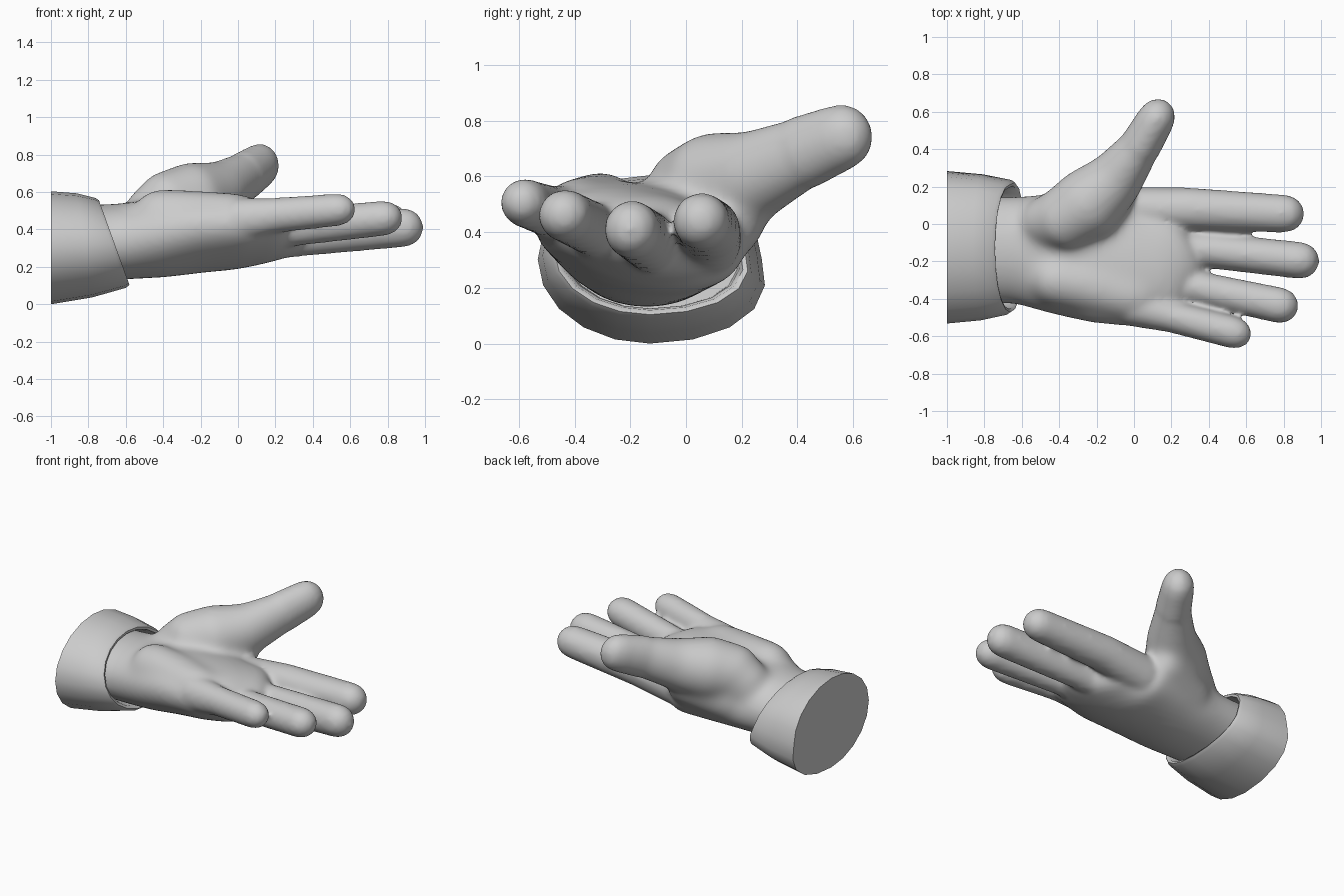
import bpy, bmesh, math
from mathutils import Vector

if "Cube" in bpy.data.objects:
    bpy.data.objects.remove(bpy.data.objects["Cube"])

grey = bpy.data.materials.new("light_grey")
grey.diffuse_color = (0.6, 0.6, 0.6, 1)
grey.use_nodes = True
grey.node_tree.nodes["Principled BSDF"].inputs["Base Color"].default_value = grey.diffuse_color


def skin_rings(bm, rings):
    """Bridge equal rings of points and close both ends."""
    vs = [[bm.verts.new(p) for p in r] for r in rings]
    n = len(vs[0])
    for a, b in zip(vs, vs[1:]):
        for i in range(n):
            j = (i + 1) % n
            bm.faces.new((a[i], a[j], b[j], b[i]))
    bm.faces.new(vs[0][::-1])
    bm.faces.new(vs[-1])


def tube(bm, path, cap, n=16):
    """Round-ended tube through (x, y, z, half width, half height, roll)."""
    pts = [Vector(p[:3]) for p in path]
    rings = []

    def ring(c, t, hw, hh, roll):
        side = Vector((0, 0, 1)).cross(t).normalized()
        up = t.cross(side)
        s = side * math.cos(roll) - up * math.sin(roll)
        u = up * math.cos(roll) + side * math.sin(roll)
        rings.append([c + s * hw * math.cos(a) + u * hh * math.sin(a)
                      for a in (2 * math.pi * k / n for k in range(n))])

    last = len(path) - 1
    for i, p in enumerate(path):
        t = (pts[min(i + 1, last)] - pts[max(i - 1, 0)]).normalized()
        hw, hh = p[3], p[4]
        roll = p[5] if len(p) > 5 else 0
        angles = [0]
        if i == 0:
            angles = [-80, -55, -28, 0]
        elif i == last:
            angles = [0, 28, 55, 80]
        for d in angles:
            k = math.cos(math.radians(d))
            ring(pts[i] + t * cap * math.sin(math.radians(d)), t, hw * k, hh * k, roll)
    skin_rings(bm, rings)


def finish(name, bm):
    bmesh.ops.recalc_face_normals(bm, faces=bm.faces)
    me = bpy.data.meshes.new(name)
    bm.to_mesh(me)
    bm.free()
    ob = bpy.data.objects.new(name, me)
    bpy.context.collection.objects.link(ob)
    me.materials.append(grey)
    return ob


def merge_skin(ob, voxel, iterations):
    """Fuse overlapping solids into one softened skin."""
    rm = ob.modifiers.new("merge", 'REMESH')
    rm.mode = 'VOXEL'
    rm.voxel_size = voxel
    rm.use_smooth_shade = True
    sm = ob.modifiers.new("soften", 'SMOOTH')
    sm.factor = 0.5
    sm.iterations = iterations


# Palm body with pads and thumb base, strongly softened
thumb = [(-0.46, 0.01, 0.45, 0.15, 0.18),
         (-0.38, 0.02, 0.52, 0.18, 0.195),
         (-0.24, 0.11, 0.565, 0.20, 0.20),
         (-0.09, 0.25, 0.605, 0.155, 0.165),
         (0.035, 0.42, 0.685, 0.112, 0.135),
         (0.117, 0.56, 0.742, 0.102, 0.12)]
bm = bmesh.new()
tube(bm, [(-0.84, -0.14, 0.33, 0.285, 0.20, 0),
          (-0.62, -0.14, 0.335, 0.29, 0.205, 0),
          (-0.40, -0.16, 0.355, 0.33, 0.21, 0.12),
          (-0.20, -0.17, 0.375, 0.37, 0.20, 0.18),
          (0.00, -0.17, 0.38, 0.39, 0.185, 0.18),
          (0.11, -0.15, 0.38, 0.37, 0.17, 0.17),
          (0.20, -0.09, 0.38, 0.28, 0.15, 0.12)], 0.11, 28)
tube(bm, [(-0.42, -0.30, 0.45, 0.15, 0.17),             # outer palm pad
          (-0.20, -0.34, 0.46, 0.15, 0.15),
          (0.0, -0.39, 0.455, 0.14, 0.14)], 0.15)
tube(bm, [(-0.38, 0.04, 0.38, 0.16, 0.16),              # thumb web
          (-0.10, 0.17, 0.46, 0.13, 0.14)], 0.10)
tube(bm, thumb, 0.115)
palm = finish("palm", bm)
merge_skin(palm, 0.018, 32)

# Hand: softened palm plus fingers and thumb end
bm = bmesh.new()
deps = bpy.context.evaluated_depsgraph_get()
bm.from_mesh(palm.evaluated_get(deps).to_mesh())
bpy.data.objects.remove(palm)
fingers = [
    [(0.0, 0.08, 0.37, 0.12, 0.13), (0.3, 0.08, 0.41, 0.115, 0.115), (0.81, 0.055, 0.44, 0.102, 0.102)],
    [(0.0, -0.10, 0.34, 0.11, 0.13), (0.3, -0.13, 0.365, 0.095, 0.113), (0.89, -0.195, 0.41, 0.10, 0.105)],
    [(0.0, -0.28, 0.37, 0.11, 0.12), (0.3, -0.333, 0.41, 0.09, 0.10), (0.78, -0.435, 0.46, 0.097, 0.095)],
    [(0.0, -0.44, 0.45, 0.11, 0.12), (0.2, -0.495, 0.475, 0.086, 0.095), (0.53, -0.58, 0.505, 0.087, 0.088)],
]
for f in fingers:
    tube(bm, f, 0.102)
tube(bm, thumb[-2:], 0.115)
hand = finish("hand", bm)
merge_skin(hand, 0.015, 14)


# Sleeve cuff: flat back, slanted hollow front, fuller on the lower thumb side
def cuff_ring(x, slant, zc, ry, rz, n=20):
    out = []
    for k in range(n):
        a = 2 * math.pi * k / n
        dz = rz * math.sin(a)
        full = 0.13 * ry * 2 * max(0, -math.sin(a)) * max(0, math.cos(a))
        out.append(Vector((x - slant * dz, -0.13 + ry * math.cos(a) + full, zc + dz)))
    return out


bm = bmesh.new()
skin_rings(bm, [cuff_ring(-1.00, 0.00, 0.302, 0.402, 0.302),
                cuff_ring(-0.82, 0.15, 0.315, 0.385, 0.278),
                cuff_ring(-0.68, 0.34, 0.328, 0.355, 0.240),
                cuff_ring(-0.662, 0.36, 0.330, 0.342, 0.226),
                cuff_ring(-0.668, 0.36, 0.330, 0.325, 0.210),
                cuff_ring(-0.72, 0.34, 0.330, 0.312, 0.204),
                cuff_ring(-0.84, 0.20, 0.330, 0.305, 0.204)])
cuff = finish("cuff", bm)
bpy.ops.object.select_all(action='DESELECT')
cuff.select_set(True)
bpy.context.view_layer.objects.active = cuff
bpy.ops.object.shade_smooth_by_angle(angle=math.radians(50))
